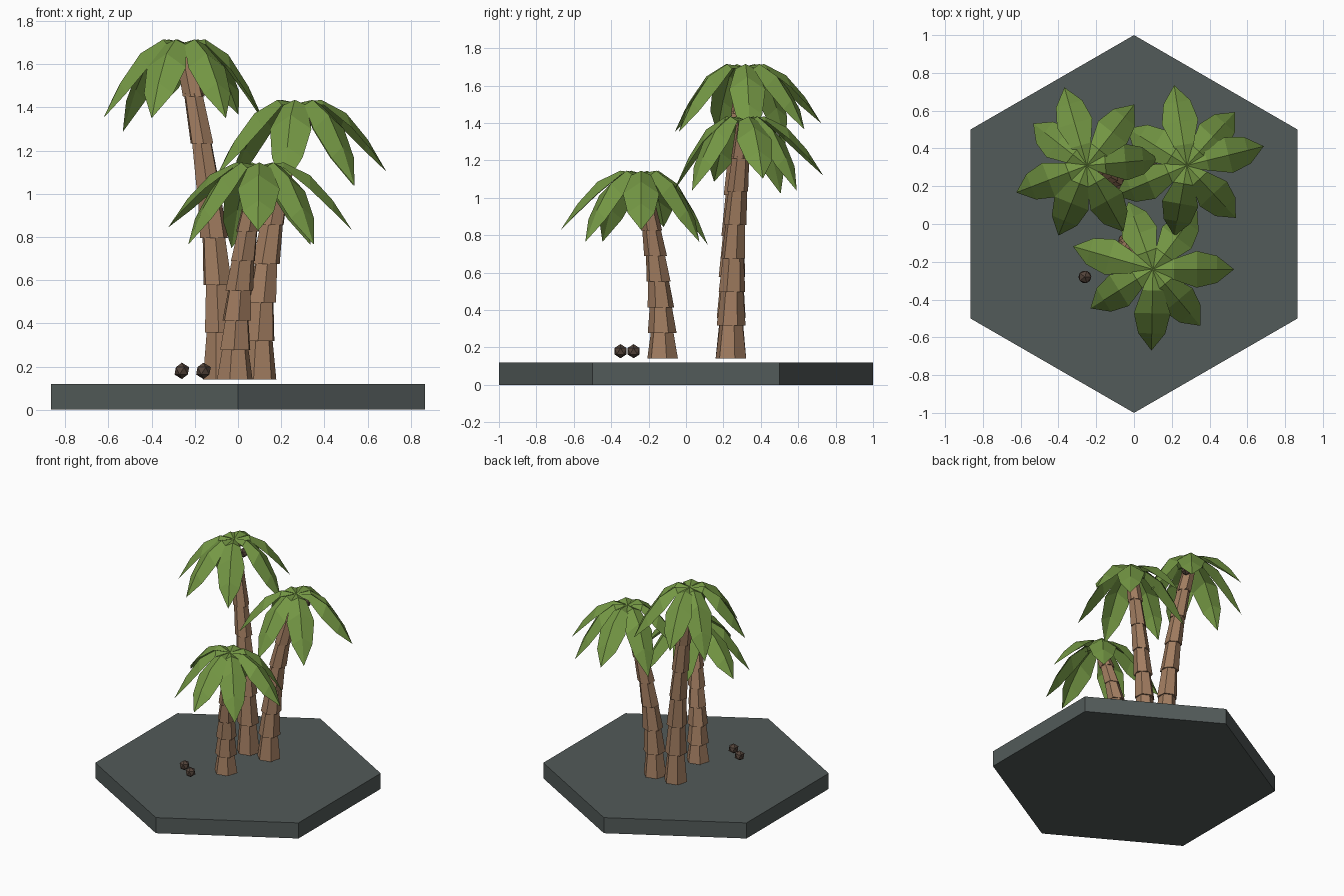
import bpy, bmesh, math
from mathutils import Vector

if "Cube" in bpy.data.objects:
    bpy.data.objects.remove(bpy.data.objects["Cube"])


def material(name, rgb):
    m = bpy.data.materials.new(name)
    m.diffuse_color = (*rgb, 1)
    m.use_nodes = True
    m.node_tree.nodes["Principled BSDF"].inputs["Base Color"].default_value = m.diffuse_color
    return m


STONE = material("slate", (0.085, 0.103, 0.100))
BARK = material("bark", (0.36, 0.205, 0.118))
LEAF = material("leaf_green", (0.175, 0.31, 0.058))
NUT = material("coconut_brown", (0.088, 0.058, 0.043))


def add_object(name, bm, mat):
    mesh = bpy.data.meshes.new(name)
    bm.to_mesh(mesh)
    bm.free()
    mesh.materials.append(mat)
    obj = bpy.data.objects.new(name, mesh)
    bpy.context.collection.objects.link(obj)
    return obj


def ring(bm, center, radius, sides, turn=0.0):
    return [bm.verts.new(center + Vector((radius * math.cos(turn + math.tau * i / sides),
                                          radius * math.sin(turn + math.tau * i / sides), 0)))
            for i in range(sides)]


def frustum(bm, low, high, r_low, r_high, sides, turn):
    a, b = ring(bm, low, r_low, sides, turn), ring(bm, high, r_high, sides, turn)
    for i in range(sides):
        j = (i + 1) % sides
        bm.faces.new((a[i], a[j], b[j], b[i]))
    bm.faces.new(a[::-1])
    bm.faces.new(b)


def coconut(name, place):
    bm = bmesh.new()
    bmesh.ops.create_icosphere(bm, subdivisions=1, radius=0.038)
    bmesh.ops.translate(bm, verts=bm.verts, vec=place)
    add_object(name, bm, NUT)


def trunk(name, foot, top):
    # Overlapping flared segments along a curve that leans more towards the top
    bm = bmesh.new()
    count = 7

    def point(t):
        return Vector((foot.x + (top.x - foot.x) * t * t,
                       foot.y + (top.y - foot.y) * t * t,
                       foot.z + (top.z - foot.z) * t))

    for k in range(count):
        t = k / count
        frustum(bm, point(t), point((k + 1.06) / count),
                0.085 - 0.037 * t ** 0.8, 0.062 - 0.022 * t, 6, 0.25 + 0.2 * (k % 3))
    add_object(name, bm, BARK)


# Frond stations: distance out, ridge rise, half width, edge droop
STATIONS = [(0.0, 0.0, 0.012, 0.004), (0.11, 0.015, 0.055, 0.025),
            (0.23, -0.045, 0.097, 0.065), (0.335, -0.165, 0.072, 0.05)]


def crown(name, center, fronds):
    bm = bmesh.new()
    for degrees, reach in fronds:
        a = math.radians(degrees)
        out = Vector((math.cos(a), math.sin(a), 0))
        side = Vector((-out.y, out.x, 0))
        stretch = reach / 0.425
        drop = 0.31 + (0.425 - reach) * 1.6     # shorter reach hangs lower

        def rise(z):
            return Vector((0, 0, z * drop / 0.31 if z < 0 else z))

        rows = []
        for r, z, w, d in STATIONS:
            mid = center + out * r * stretch + rise(z)
            down = Vector((0, 0, d))
            rows.append([bm.verts.new(p) for p in
                         (mid - side * w - down, mid, mid + side * w - down)])
        for p, q in zip(rows, rows[1:]):
            bm.faces.new((p[0], q[0], q[1], p[1]))
            bm.faces.new((p[1], q[1], q[2], p[2]))
        tip = bm.verts.new(center + out * reach + rise(-0.31))
        bm.faces.new((rows[-1][0], tip, rows[-1][1]))
        bm.faces.new((rows[-1][1], tip, rows[-1][2]))
    add_object(name, bm, LEAF)


# Hexagonal ground slab
slab = bmesh.new()
frustum(slab, Vector((0, 0, 0)), Vector((0, 0, 0.12)), 1, 1, 6, math.pi / 6)
add_object("ground_slab", slab, STONE)

# Palms: trunk foot, crown centre, fronds (angle, reach), hanging coconut offset
PALMS = {
    "tall": ((-0.08, 0.24, 0.14), (-0.25, 0.31, 1.70),
             [(5, .38), (52, .41), (106, .43), (142, .36), (201, .40), (248, .40), (299, .40)],
             (0.06, 0.03, -0.10)),
    "middle": ((0.095, 0.24, 0.14), (0.28, 0.31, 1.42),
               [(14, .42), (48, .38), (99, .43), (148, .37), (203, .41), (260, .38), (313, .38)],
               (0.03, 0.07, -0.09)),
    "short": ((-0.015, -0.125, 0.14), (0.10, -0.24, 1.13),
              [(0, .43), (53, .39), (110, .38), (164, .44), (212, .39), (269, .43), (310, .39)],
              (0.04, 0.05, -0.10)),
}
for label, (foot, top, fronds, hang) in PALMS.items():
    top = Vector(top)
    trunk(label + "_trunk", Vector(foot), top - Vector((0, 0, 0.03)))
    crown(label + "_crown", top, fronds)
    coconut(label + "_hanging_coconut", top + Vector(hang))

# Fallen coconuts
coconut("fallen_coconut_left", Vector((-0.26, -0.28, 0.18)))
coconut("fallen_coconut_right", Vector((-0.16, -0.35, 0.18)))
